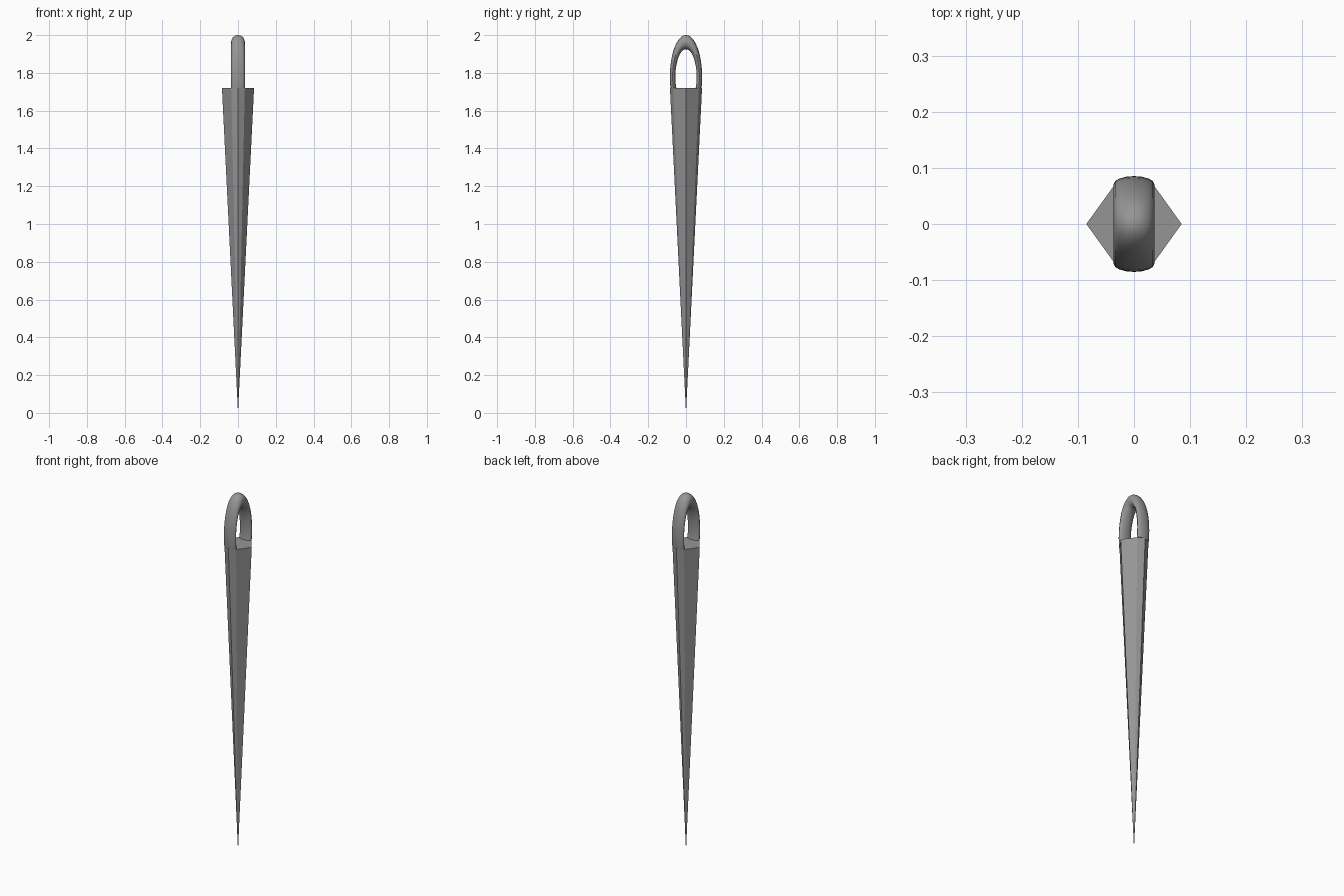
import bpy, bmesh
from mathutils import Matrix
from math import radians

if "Cube" in bpy.data.objects:
    bpy.data.objects.remove(bpy.data.objects["Cube"])

SHOULDER = 1.72   # height of the spike's flat top
HALF = 0.085      # half width across the corners

metal = bpy.data.materials.new("dark_metal")
metal.diffuse_color = (0.3, 0.3, 0.3, 1)
metal.use_nodes = True
metal.node_tree.nodes["Principled BSDF"].inputs["Base Color"].default_value = metal.diffuse_color

# Spike, point down: corners on the x and y axes, fuller where the loop's feet land
quarter = [(HALF, 0), (0.036, 0.068), (0, HALF)]
ring = (quarter + [(-x, y) for x, y in quarter[1::-1]]
        + [(x, -y) for x, y in ([(-0.036, 0.068), (0, HALF), (0.036, 0.068)])])
bm = bmesh.new()
tip = bm.verts.new((0, 0, 0))
top = [bm.verts.new((x, y, SHOULDER)) for x, y in ring]
bm.faces.new(top)
for a, b in zip(top, top[1:] + top[:1]):
    bm.faces.new((tip, b, a))
mesh = bpy.data.meshes.new("spike")
bm.to_mesh(mesh)
bm.free()
spike = bpy.data.objects.new("spike", mesh)
bpy.context.collection.objects.link(spike)
mesh.materials.append(metal)

# Oval eye: a torus stood upright, stretched, and cut off at the shoulder
bpy.ops.mesh.primitive_torus_add(major_segments=48, minor_segments=16,
                                 major_radius=0.0708, minor_radius=0.0146)
eye = bpy.context.object
eye.name = "eye_loop"
bm = bmesh.new()
bm.from_mesh(eye.data)
bm.transform(Matrix.Translation((0, 0, 1.78))
             @ Matrix.Diagonal((2.5, 1, 2.58, 1))
             @ Matrix.Rotation(radians(90), 4, 'Y'))
cut = bmesh.ops.bisect_plane(bm, geom=bm.verts[:] + bm.edges[:] + bm.faces[:],
                             plane_co=(0, 0, SHOULDER), plane_no=(0, 0, 1),
                             clear_inner=True)
# Close the two feet of the loop
rim = [e for e in cut["geom_cut"] if isinstance(e, bmesh.types.BMEdge)]
bmesh.ops.holes_fill(bm, edges=rim, sides=0)
bmesh.ops.recalc_face_normals(bm, faces=bm.faces[:])
bm.to_mesh(eye.data)
bm.free()
eye.data.materials.append(metal)
bpy.ops.object.shade_smooth_by_angle(angle=radians(40))
